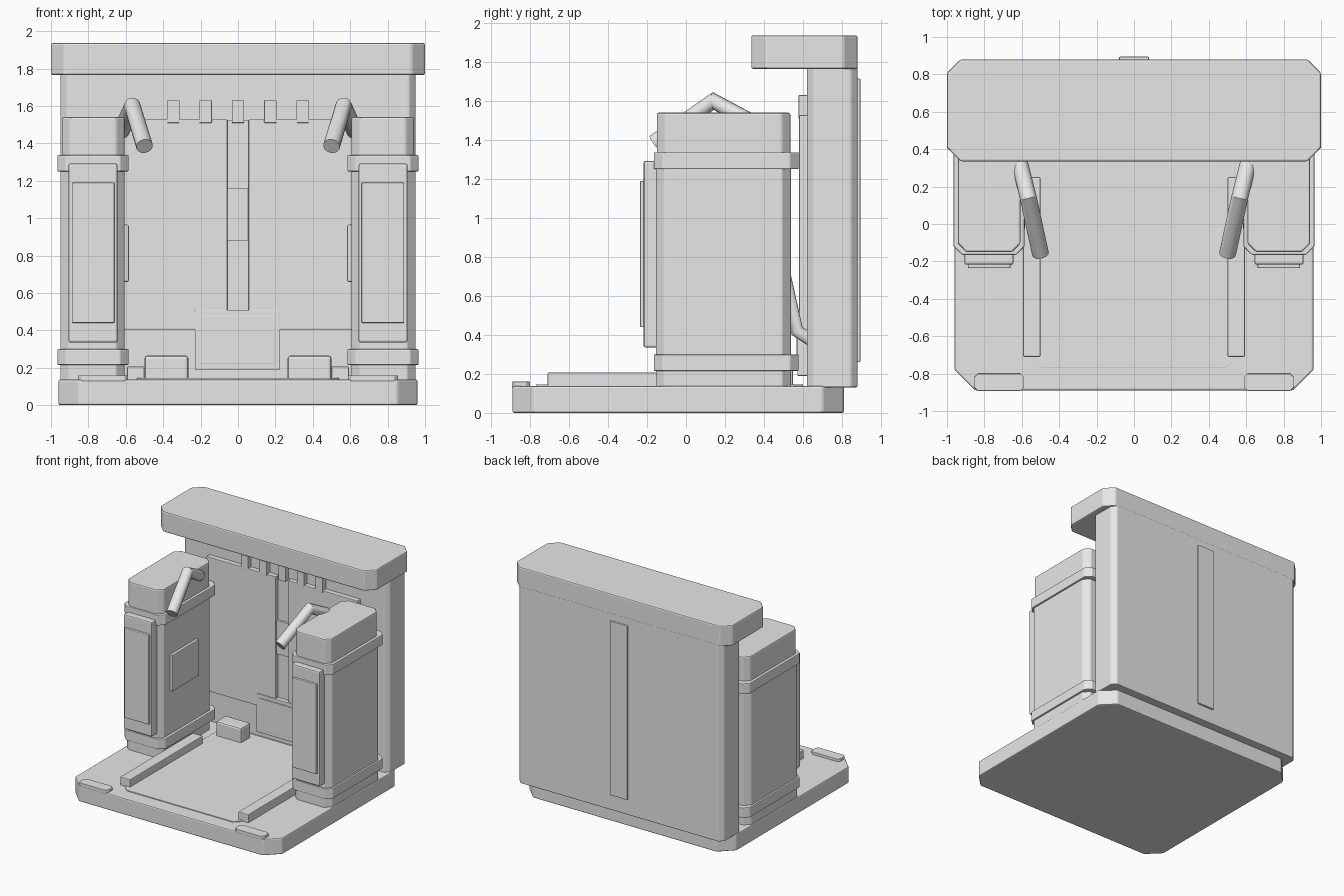
import bpy, bmesh
from mathutils import Vector

if "Cube" in bpy.data.objects:
    bpy.data.objects.remove(bpy.data.objects["Cube"])

grey = bpy.data.materials.new("plain_grey")
grey.diffuse_color = (0.8, 0.8, 0.8, 1)
grey.use_nodes = True
grey.node_tree.nodes["Principled BSDF"].inputs["Base Color"].default_value = grey.diffuse_color


def block(name, x, y, z, chamfer=0.0, soft=0.006):
    """Box from (min, max) ranges with cut vertical corners and softened edges."""
    bm = bmesh.new()
    bmesh.ops.create_cube(bm, size=1)
    for v in bm.verts:
        v.co = Vector([(r[0] + r[1]) / 2 + c * (r[1] - r[0]) for c, r in zip(v.co, (x, y, z))])
    if chamfer:
        edges = [e for e in bm.edges if abs(e.verts[0].co.z - e.verts[1].co.z) > 1e-4]
        bmesh.ops.bevel(bm, geom=edges, offset=chamfer, segments=1,
                        affect='EDGES', offset_type='OFFSET')
        # cut corners sit where the offset leaves the adjoining sides
    me = bpy.data.meshes.new(name)
    bm.to_mesh(me)
    bm.free()
    ob = bpy.data.objects.new(name, me)
    bpy.context.collection.objects.link(ob)
    me.materials.append(grey)
    if soft:
        mod = ob.modifiers.new("soft_edges", 'BEVEL')
        mod.width = soft
        mod.segments = 2
        mod.limit_method = 'ANGLE'
    return ob


def tube(name, points, radius):
    """Round bar along a bent path."""
    cu = bpy.data.curves.new(name, 'CURVE')
    cu.dimensions = '3D'
    cu.bevel_depth = radius
    cu.bevel_resolution = 5
    cu.use_fill_caps = True
    sp = cu.splines.new('POLY')
    sp.points.add(len(points) - 1)
    for p, co in zip(sp.points, points):
        p.co = (*co, 1)
    ob = bpy.data.objects.new(name, cu)
    bpy.context.collection.objects.link(ob)
    cu.materials.append(grey)
    return ob


# Base, rear wall and overhanging roof
block("base", (-0.96, 0.96), (-0.89, 0.81), (0, 0.138), 0.11, 0.01)
block("floor_plate", (-0.54, 0.54), (-0.77, 0.60), (0.12, 0.145), 0.05, 0.002)
block("rear_wall", (-0.95, 0.95), (0.62, 0.88), (0.13, 1.78), 0.035, 0.008)
block("roof", (-1, 1), (0.335, 0.88), (1.765, 1.937), 0.072, 0.01)
block("rear_strip", (-0.08, 0.08), (0.86, 0.895), (0.26, 1.715))

# Rear wall centre seam, latch, plaque and teeth
block("seam_strip", (-0.06, 0.055), (0.61, 0.63), (0.40, 1.525), soft=0)
block("seam_latch", (-0.06, 0.055), (0.59, 0.63), (0.88, 1.16), soft=0.002)
block("plaque", (-0.23, 0.225), (0.572, 0.63), (0.19, 0.51), soft=0.004)
block("plaque_face", (-0.20, 0.195), (0.566, 0.58), (0.22, 0.48), soft=0.002)
for i in range(-2, 3):
    cx = i * 0.173
    block("wall_tooth", (cx - 0.033, cx + 0.033), (0.578, 0.625), (1.51, 1.63), soft=0.002)

for s in (-1, 1):
    def side(a, b):
        return tuple(sorted((s * a, s * b)))

    # Wall panel
    block("wall_panel", side(0.057, 0.70), (0.58, 0.63), (0.405, 1.528), soft=0.004)

    # Pillar with two collars
    block("pillar", side(0.607, 0.95), (-0.155, 0.538), (0.13, 1.30), 0.045)
    block("pillar_cap", side(0.607, 0.942), (-0.15, 0.535), (1.29, 1.54), 0.045, 0.01)
    for z in ((0.215, 0.30), (1.25, 1.337)):
        block("pillar_collar", side(0.585, 0.965), (-0.165, 0.578), z, 0.045)

    # Pillar plates
    block("front_panel", side(0.645, 0.907), (-0.217, -0.14), (0.335, 1.293), soft=0.01)
    block("front_inlay", side(0.66, 0.888), (-0.236, -0.20), (0.44, 1.19))
    block("inner_plate", side(0.584, 0.62), (-0.03, 0.32), (0.66, 0.965))

    # Bent lamp arm at the pillar top and bent pipe behind the pillar
    tube("lamp_arm", [(s * 0.625, 0.38, 1.465), (s * 0.565, 0.14, 1.60),
                      (s * 0.50, -0.16, 1.385)], 0.045)
    tube("rear_pipe", [(s * 0.75, 0.46, 0.90), (s * 0.75, 0.57, 0.42),
                       (s * 0.75, 0.68, 0.35)], 0.035)

    # Floor rails, rear blocks and front pads
    block("floor_rail", side(0.50, 0.593), (-0.71, 0.25), (0.13, 0.207))
    block("floor_block", side(0.265, 0.50), (0.42, 0.55), (0.13, 0.265), soft=0.015)
    block("front_pad", side(0.587, 0.855), (-0.892, -0.80), (0.13, 0.16), 0.02, 0.003)

# Smooth the rounded parts while keeping flat faces crisp
bpy.ops.object.select_all(action='DESELECT')
for ob in list(bpy.data.objects):
    if ob.type == 'CURVE':
        ob.select_set(True)
        bpy.context.view_layer.objects.active = ob
bpy.ops.object.convert(target='MESH')
bpy.ops.object.shade_smooth_by_angle()
